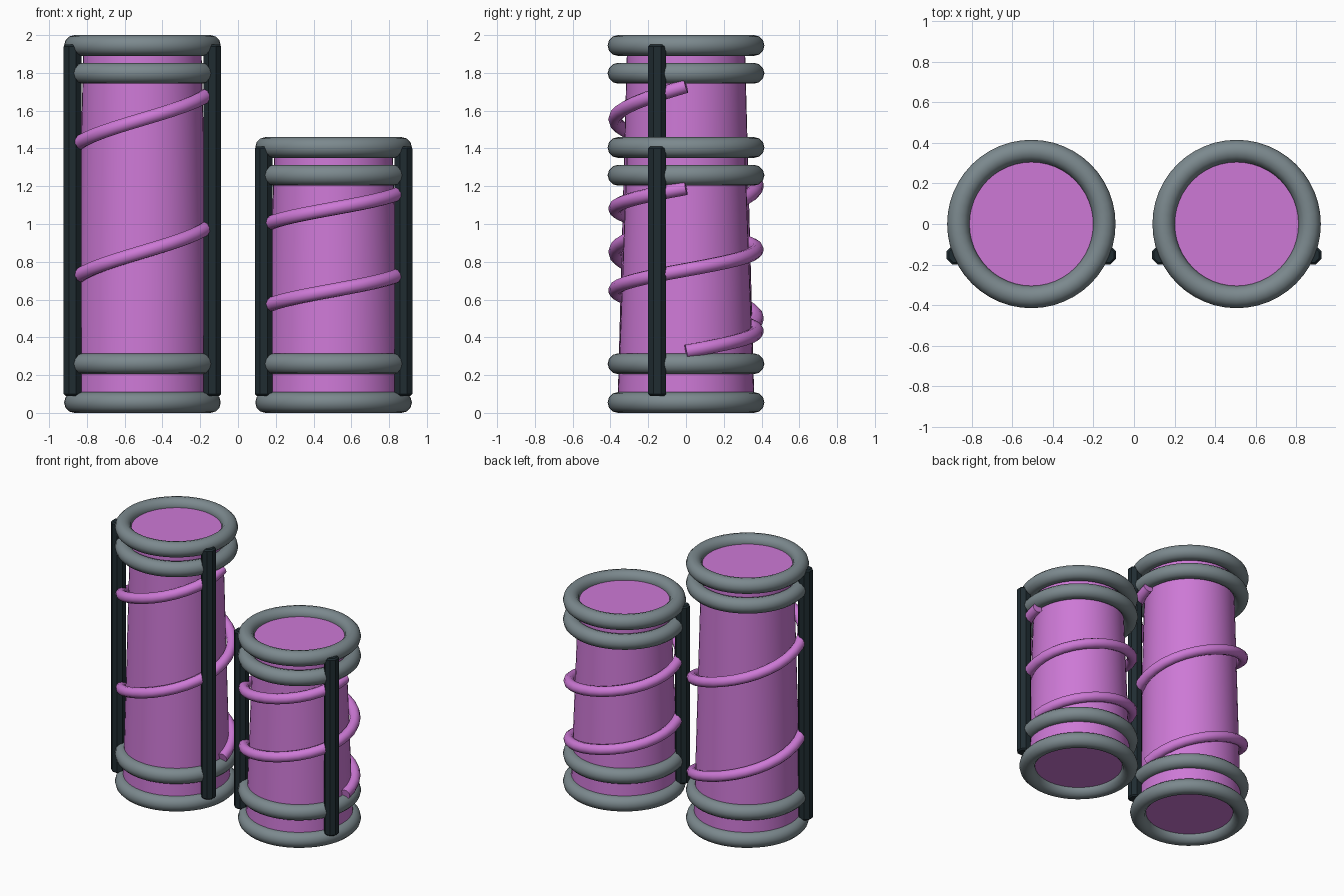
import bpy
from math import sin, cos, pi, radians

old = bpy.data.objects.get("Cube")
if old:
    bpy.data.objects.remove(old, do_unlink=True)


def material(name, color):
    mat = bpy.data.materials.new(name)
    mat.use_nodes = True
    mat.diffuse_color = (*color, 1)
    mat.node_tree.nodes["Principled BSDF"].inputs["Base Color"].default_value = (*color, 1)
    return mat


pink = material("orchid pink", (0.61, 0.19, 0.67))
grey = material("slate grey", (0.2, 0.25, 0.27))
dark = material("dark teal", (0.014, 0.025, 0.031))

RING_MAJOR = 0.36
RING_MINOR = 0.055
COIL_RADIUS = 0.375
COIL_TUBE = 0.037
TURNS = 2


def finish(name, mat, smooth=True):
    obj = bpy.context.object
    obj.name = name
    obj.data.materials.append(mat)
    if smooth:
        bpy.ops.object.shade_smooth_by_angle(angle=radians(40))
    return obj


def body(name, x, bottom, top):
    bpy.ops.mesh.primitive_cone_add(vertices=48, radius1=0.362, radius2=0.312,
                                    depth=top - bottom,
                                    location=(x, 0, (bottom + top) / 2))
    finish(name, pink)


def ring(name, x, z):
    bpy.ops.mesh.primitive_torus_add(major_segments=48, minor_segments=12,
                                     major_radius=RING_MAJOR, minor_radius=RING_MINOR,
                                     location=(x, 0, z))
    finish(name, grey, smooth=False)
    bpy.ops.object.shade_smooth()


def rod(name, x, bottom, top):
    bpy.ops.mesh.primitive_cylinder_add(vertices=8, radius=0.051, depth=top - bottom,
                                        location=(x, -0.153, (bottom + top) / 2),
                                        rotation=(0, 0, pi / 8))
    obj = finish(name, dark, smooth=False)
    bevel = obj.modifiers.new("softened ends", 'BEVEL')
    bevel.width = 0.01
    bevel.limit_method = 'ANGLE'
    bevel.angle_limit = radians(60)


def coil(name, x, bottom, top):
    # A rising helix that starts and ends on the +x side
    curve = bpy.data.curves.new(name, 'CURVE')
    curve.dimensions = '3D'
    curve.bevel_depth = COIL_TUBE
    curve.bevel_resolution = 3
    curve.use_fill_caps = True
    spline = curve.splines.new('POLY')
    steps = 32 * TURNS
    spline.points.add(steps)
    for i, point in enumerate(spline.points):
        t = i / steps
        a = 2 * pi * TURNS * t
        point.co = (COIL_RADIUS * cos(a), COIL_RADIUS * sin(a),
                    bottom + (top - bottom) * t, 1)
    spline.use_smooth = True
    curve.materials.append(pink)
    obj = bpy.data.objects.new(name, curve)
    obj.location.x = x
    bpy.context.collection.objects.link(obj)


def canister(label, x, height):
    low, high = RING_MINOR, height - RING_MINOR
    body(label + "_body", x, low, high)
    # Two rings at each end
    for part, z in (("base", low), ("lower", low + 0.205),
                    ("upper", high - 0.147), ("top", high)):
        ring(f"{label}_{part}_ring", x, z)
    # Side rods, toward the front
    for side, sign in (("right", -1), ("left", 1)):
        rod(f"{label}_{side}_rod", x + sign * 0.37, 0.09, high + 0.005)
    coil(label + "_coil", x, low + 0.27, high - 0.215)


canister("tall", -0.506, 2.0)
canister("short", 0.506, 1.46)
